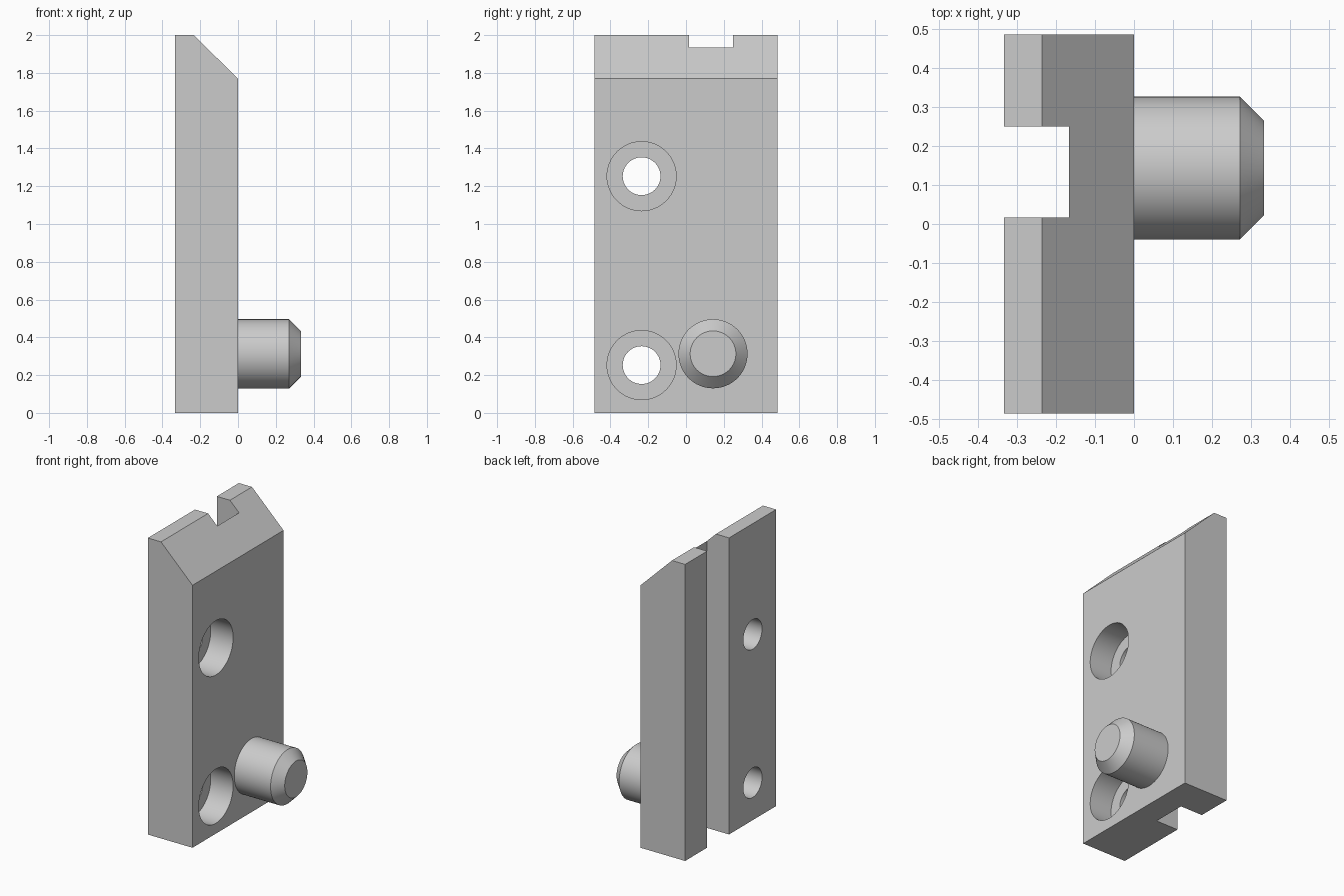
import bpy, bmesh, math
from mathutils import Matrix

cube = bpy.data.objects.get("Cube")
if cube:
    bpy.data.objects.remove(cube, do_unlink=True)

grey = bpy.data.materials.new("light grey")
grey.use_nodes = True
grey.diffuse_color = (0.6, 0.6, 0.6, 1)
grey.node_tree.nodes["Principled BSDF"].inputs["Base Color"].default_value = (0.6, 0.6, 0.6, 1)


def make_object(name, bm):
    bmesh.ops.recalc_face_normals(bm, faces=bm.faces)
    mesh = bpy.data.meshes.new(name)
    bm.to_mesh(mesh)
    bm.free()
    mesh.materials.append(grey)
    obj = bpy.data.objects.new(name, mesh)
    bpy.context.collection.objects.link(obj)
    return obj


def prism(name, profile, y0, y1):
    """Extrude an (x, z) profile along y."""
    bm = bmesh.new()
    face = bm.faces.new([bm.verts.new((x, y0, z)) for x, z in profile])
    ext = bmesh.ops.extrude_face_region(bm, geom=[face])["geom"]
    verts = [v for v in ext if isinstance(v, bmesh.types.BMVert)]
    bmesh.ops.translate(bm, verts=verts, vec=(0, y1 - y0, 0))
    return make_object(name, bm)


def turned(name, y, z, sections, sides=64):
    """Loft circles along x from (x, radius) sections."""
    bm = bmesh.new()
    rings = []
    for x, r in sections:
        ring = bmesh.ops.create_circle(
            bm, segments=sides, radius=r,
            matrix=Matrix.Translation((x, y, z)) @ Matrix.Rotation(math.pi / 2, 4, "Y"))
        rings.append(ring["verts"])
    for a, b in zip(rings, rings[1:]):
        for i in range(sides):
            j = (i + 1) % sides
            bm.faces.new((a[i], a[j], b[j], b[i]))
    bm.faces.new(rings[0])
    bm.faces.new(rings[-1])
    return make_object(name, bm)


def smooth(obj):
    bpy.ops.object.select_all(action="DESELECT")
    obj.select_set(True)
    bpy.context.view_layer.objects.active = obj
    bpy.ops.object.shade_smooth_by_angle(angle=math.radians(30))


BACK, MID = -0.333, -0.167

# Plate with a sloped top edge
plate = prism("plate", [(BACK, 0), (0, 0), (0, 1.77), (-0.235, 2), (BACK, 2)], -0.485, 0.485)

# Rear slot and two counterbored screw holes
cutters = [prism("slot_cutter", [(-0.5, -0.1), (MID, -0.1), (MID, 2.1), (-0.5, 2.1)], 0.017, 0.25)]
for label, z in (("lower", 0.253), ("upper", 1.253)):
    cutters.append(turned(label + "_hole_cutter", -0.235, z,
                          [(-0.5, 0.1), (MID, 0.1), (MID, 0.183), (0.1, 0.183)]))
for cutter in cutters:
    mod = plate.modifiers.new(cutter.name, "BOOLEAN")
    mod.operation = "DIFFERENCE"
    mod.solver = "EXACT"
    mod.object = cutter
bpy.ops.object.select_all(action="DESELECT")
plate.select_set(True)
bpy.context.view_layer.objects.active = plate
for cutter in cutters:
    bpy.ops.object.modifier_apply(modifier=cutter.name)
    bpy.data.objects.remove(cutter, do_unlink=True)
smooth(plate)

# Round peg with a chamfered tip
peg = turned("peg", 0.143, 0.313, [(-0.02, 0.183), (0.271, 0.183), (0.333, 0.121)])
smooth(peg)
